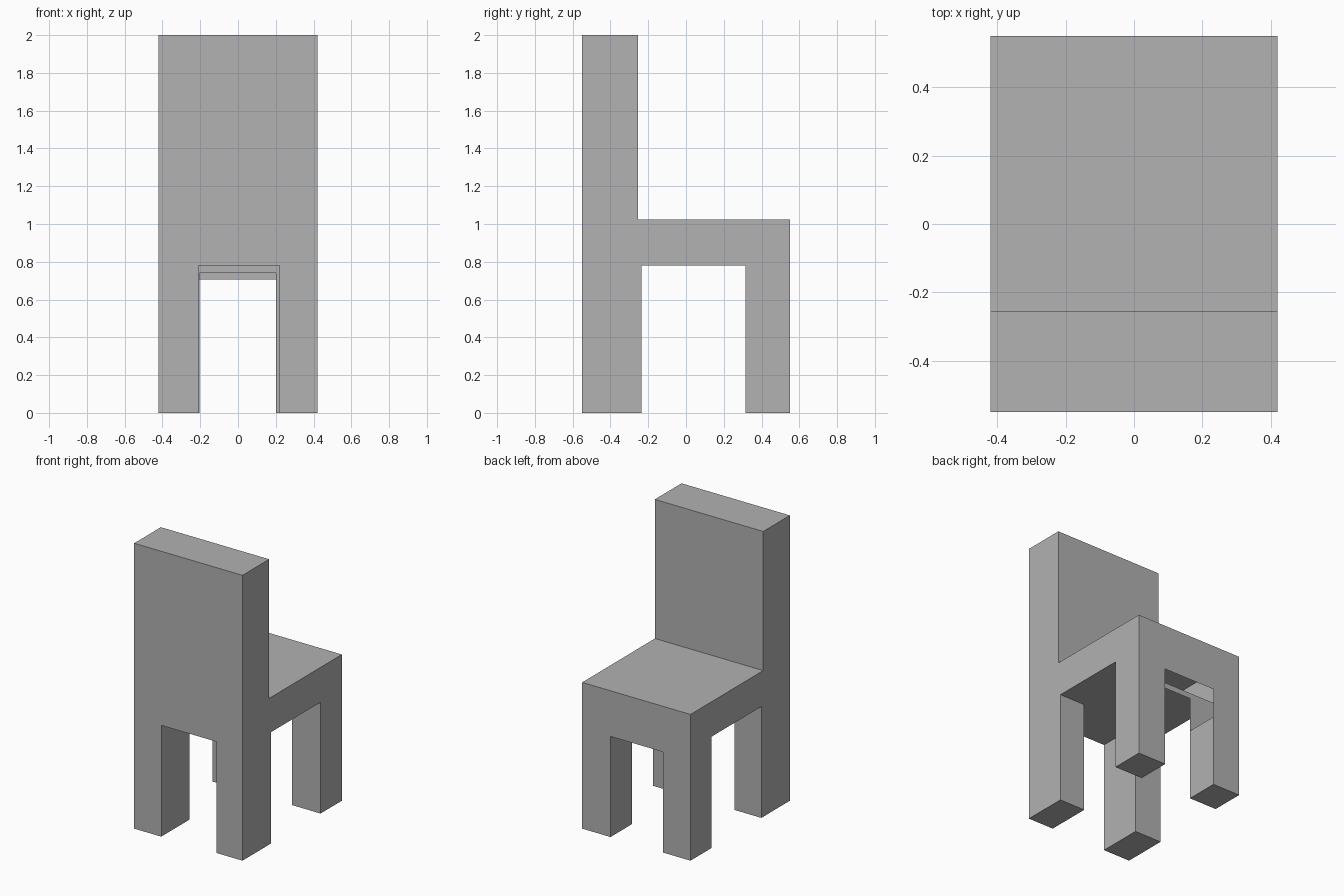
import bpy, bmesh
from itertools import product
from mathutils import Vector

old = bpy.data.objects.get("Cube")
if old:
    bpy.data.objects.remove(old, do_unlink=True)

# Main dimensions
SEAT_TOP, SEAT_UNDER = 1.025, 0.78
APRON, NOTCH, LEG_GAP = 0.705, 0.74, 0.5
REST_Y, BACK_LEG_Y, FRONT_LEG_Y = -0.255, -0.235, 0.315
FRONT_L, FRONT_R = -0.205, 0.2
BACK_L, BACK_R = -0.21, 0.22

# Cutting planes along each axis
cuts = [
    [-0.42, BACK_L, FRONT_L, FRONT_R, BACK_R, 0.42],
    [-0.55, REST_Y, BACK_LEG_Y, FRONT_LEG_Y, 0.55],
    [0, LEG_GAP, APRON, NOTCH, SEAT_UNDER, SEAT_TOP, 2],
]


def solid(p):
    """True where the chair has body."""
    x, y, z = p
    if z > SEAT_TOP:                      # backrest
        return y < REST_Y
    if z > SEAT_UNDER:                    # seat
        return True
    if y < BACK_LEG_Y:                    # legs under the backrest
        return not BACK_L < x < BACK_R
    if y > FRONT_LEG_Y:                   # legs and apron at the seat edge
        return z > APRON or not FRONT_L < x < FRONT_R
    return False


def left_open(c, axis):
    """True for the panels of the shell that are left open under the apron."""
    x, y, z = c
    inside = FRONT_L < x < FRONT_R and y > FRONT_LEG_Y - 0.01
    if axis == 2:
        return inside and abs(z - APRON) < 0.01
    if axis == 1:
        return inside and abs(y - FRONT_LEG_Y) < 0.01 and z < NOTCH
    return abs(x - FRONT_L) < 0.001 and y > FRONT_LEG_Y and LEG_GAP < z < APRON


def inside_cell(idx):
    if any(i < 0 or i >= len(c) - 1 for i, c in zip(idx, cuts)):
        return False
    return solid([(c[i] + c[i + 1]) / 2 for i, c in zip(idx, cuts)])


# Hollow outer skin of the chair
bm = bmesh.new()
for idx in product(*(range(len(c) - 1) for c in cuts)):
    if not inside_cell(idx):
        continue
    for axis, side in product(range(3), (0, 1)):
        near = list(idx)
        near[axis] += 2 * side - 1
        if inside_cell(near):
            continue
        u, v = (axis + 1) % 3, (axis + 2) % 3
        corners = []
        for du, dv in ((0, 0), (1, 0), (1, 1), (0, 1)):
            p = Vector()
            p[axis] = cuts[axis][idx[axis] + side]
            p[u] = cuts[u][idx[u] + du]
            p[v] = cuts[v][idx[v] + dv]
            corners.append(p)
        if left_open(sum(corners, Vector()) / 4, axis):
            continue
        if not side:
            corners.reverse()
        bm.faces.new([bm.verts.new(p) for p in corners])

# Weld and merge coplanar panels into clean flat faces
bmesh.ops.remove_doubles(bm, verts=bm.verts[:], dist=0.0005)
bmesh.ops.dissolve_limit(bm, angle_limit=0.01, verts=bm.verts[:], edges=bm.edges[:])

mesh = bpy.data.meshes.new("chair_shell")
bm.to_mesh(mesh)
bm.free()
chair = bpy.data.objects.new("chair_shell", mesh)
bpy.context.collection.objects.link(chair)

# Plain grey finish
grey = bpy.data.materials.new("plain_grey")
grey.use_nodes = True
colour = (0.445, 0.445, 0.445, 1)
grey.diffuse_color = colour
grey.node_tree.nodes["Principled BSDF"].inputs["Base Color"].default_value = colour
mesh.materials.append(grey)
